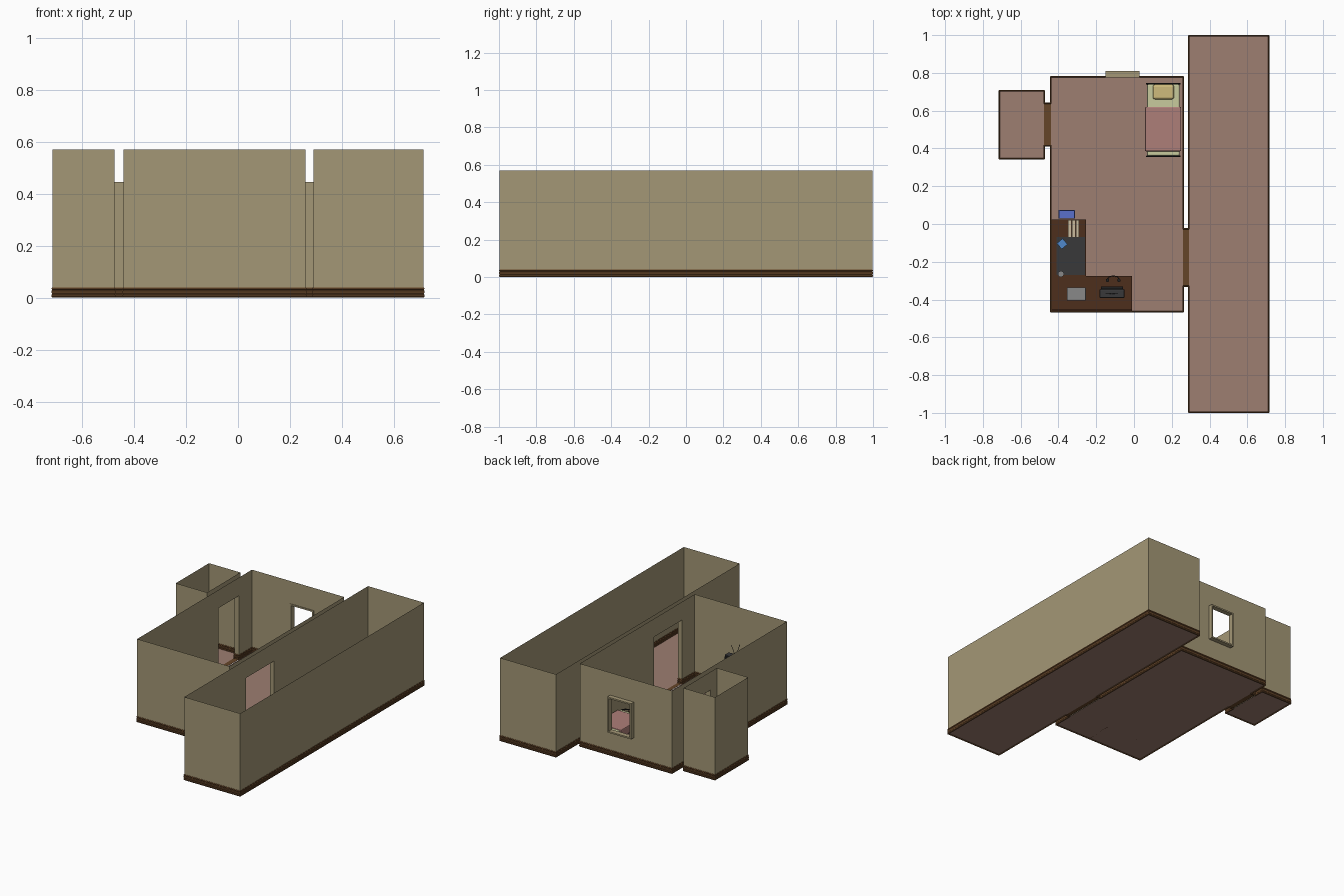
import bpy, bmesh, math
from mathutils import Vector, Matrix

if "Cube" in bpy.data.objects:
    bpy.data.objects.remove(bpy.data.objects["Cube"])


def mat(name, r, g, b):
    m = bpy.data.materials.new(name)
    m.diffuse_color = (r, g, b, 1)
    m.use_nodes = True
    m.node_tree.nodes["Principled BSDF"].inputs["Base Color"].default_value = m.diffuse_color
    return m


WALL = mat("wall_paint", .37, .31, .18)
FLOOR = mat("floor_carpet", .34, .21, .165)
TRIM = mat("trim_wood", .13, .06, .022)
DESK = mat("desk_wood", .075, .028, .012)
BLACK = mat("black_metal", .015, .015, .015)
DARK = mat("dark_grey", .04, .04, .042)
GREY = mat("grey_plastic", .25, .25, .25)
SHEET = mat("sheet", .58, .6, .34)
PINK = mat("blanket", .42, .21, .19)
YELLOW = mat("pillow", .62, .5, .2)
BLUE = mat("blue", .1, .16, .6)
SKY = mat("light_blue", .08, .25, .6)
PAPER = mat("paper", .6, .5, .34)


def finish(name, bm, m, smooth=False):
    bmesh.ops.recalc_face_normals(bm, faces=bm.faces)
    me = bpy.data.meshes.new(name)
    bm.to_mesh(me)
    bm.free()
    me.materials.append(m)
    for p in me.polygons:
        p.use_smooth = smooth
    ob = bpy.data.objects.new(name, me)
    bpy.context.collection.objects.link(ob)
    return ob


def box(name, x0, x1, y0, y1, z0, z1, m, rot=0, bevel=0, seg=2):
    bm = bmesh.new()
    bmesh.ops.create_cube(bm, size=1)
    bmesh.ops.scale(bm, vec=(x1 - x0, y1 - y0, z1 - z0), verts=bm.verts)
    if bevel:
        bmesh.ops.bevel(bm, geom=bm.edges[:], offset=bevel, segments=seg, affect='EDGES', profile=.5)
    ob = finish(name, bm, m)
    ob.location = ((x0 + x1) / 2, (y0 + y1) / 2, (z0 + z1) / 2)
    ob.rotation_euler.z = rot
    return ob


def tube(name, pts, r, m):
    cu = bpy.data.curves.new(name, 'CURVE')
    cu.dimensions = '3D'
    cu.bevel_depth, cu.bevel_resolution, cu.use_fill_caps = r, 1, True
    sp = cu.splines.new('POLY')
    sp.points.add(len(pts) - 1)
    for p, c in zip(sp.points, pts):
        p.co = (*c, 1)
    cu.materials.append(m)
    ob = bpy.data.objects.new(name, cu)
    bpy.context.collection.objects.link(ob)


def cylinder(name, x, y, z0, z1, r, m):
    bm = bmesh.new()
    bmesh.ops.create_cone(bm, cap_ends=True, segments=16, radius1=r, radius2=r, depth=z1 - z0,
                          matrix=Matrix.Translation((x, y, (z0 + z1) / 2)))
    return finish(name, bm, m)


H, DOOR, E = .57, .445, .004


def wall(name, a, b, hole=None):
    """Thin wall from a to b; hole = (start, end, bottom, top) along its length."""
    a, b = Vector((*a, 0)), Vector((*b, 0))
    L = (b - a).length
    d = (b - a) / L
    rects = [(0, L, 0, H)]
    if hole:
        s, e, z0, z1 = hole
        rects = [(0, s, 0, H), (e, L, 0, H), (s, e, z1, H), (s, e, 0, z0)]
    bm = bmesh.new()
    for s, e, z0, z1 in rects:
        if z1 > z0:
            bm.faces.new([bm.verts.new(a + d * t + Vector((0, 0, z)))
                          for t, z in ((s, z0), (e, z0), (e, z1), (s, z1))])
    finish(name, bm, WALL)
    # skirting runs, broken at doorways
    runs = [(0, L)] if not hole or hole[2] > 0 else [(0, hole[0]), (hole[1], L)]
    for s, e in runs:
        skirting(name + "_skirting", a + d * (s - E / 2), a + d * (e + E / 2))


def skirting(name, a, b):
    """Ridged profile showing on both wall sides."""
    half = [(.001, 0), (E, .004), (E, .01), (.001, .014), (E, .019), (E, .026), (.001, .03), (E, .034), (.002, .04)]
    prof = half + [(-x, z) for x, z in reversed(half)]
    d = (b - a).normalized()
    n = Vector((-d.y, d.x, 0))
    bm = bmesh.new()
    r0, r1 = [[bm.verts.new(p + n * x + Vector((0, 0, z))) for x, z in prof] for p in (a, b)]
    for i in range(len(prof)):
        j = (i + 1) % len(prof)
        bm.faces.new((r0[i], r0[j], r1[j], r1[i]))
    bm.faces.new(r0)
    bm.faces.new(r1)
    finish(name, bm, TRIM)


def plane(name, x0, x1, y0, y1, z, m):
    bm = bmesh.new()
    bm.faces.new([bm.verts.new(c) for c in ((x0, y0, z), (x1, y0, z), (x1, y1, z), (x0, y1, z))])
    finish(name, bm, m)


def room(name, x0, x1, y0, y1, holes):
    plane(name + "_floor", x0, x1, y0, y1, .006, FLOOR)
    wall(name + "_front_wall", (x0, y0), (x1, y0))
    wall(name + "_back_wall", (x0, y1), (x1, y1), holes.get("back"))
    wall(name + "_left_wall", (x0, y0), (x0, y1), holes.get("left"))
    wall(name + "_right_wall", (x1, y0), (x1, y1), holes.get("right"))


# rooms
CD, HD = (.415, .64), (-.33, -.025)
room("bedroom", -.44, .26, -.465, .78, {
    "back": (.295, .465, .18, .405),
    "left": (CD[0] + .465, CD[1] + .465, 0, DOOR),
    "right": (HD[0] + .465, HD[1] + .465, 0, DOOR)})
room("closet", -.714, -.476, .345, .705, {"right": (CD[0] - .345, CD[1] - .345, 0, DOOR)})
room("hall", .29, .714, -.996, .996, {"left": (HD[0] + .996, HD[1] + .996, 0, DOOR)})

# doorway jambs and thresholds
for nm, x0, x1, ys in (("closet_door", -.476, -.44, CD), ("hall_door", .26, .29, HD)):
    plane(nm + "_threshold", x0, x1, ys[0], ys[1], .008, TRIM)
    for y in ys:
        bm = bmesh.new()
        bm.faces.new([bm.verts.new(c) for c in ((x0, y, 0), (x1, y, 0), (x1, y, DOOR), (x0, y, DOOR))])
        finish(nm + "_jamb", bm, WALL)
        skirting(nm + "_jamb_skirting", Vector((x0, y, 0)), Vector((x1, y, 0)))

# window frame
for x in (-.15, .02):
    box("window_side", x, x + .01, .776, .81, .17, .415, WALL)
for z in (.17, .405):
    box("window_rail", -.14, .02, .776, .81, z, z + .01, WALL)

# bed
box("mattress", .068, .242, .36, .74, .055, .1, SHEET, bevel=.008)
box("bed_base", .07, .24, .36, .74, .04, .056, BLACK)
box("blanket", .058, .25, .385, .62, .05, .106, PINK, bevel=.006)
box("pillow", .1, .212, .66, .738, .098, .125, YELLOW, bevel=.012, seg=3)
for nm, y, h in (("headboard", .743, .17), ("footboard", .358, .115)):
    arch = [(.155 - .088 * math.cos(t), y, h - .03 + .03 * math.sin(t))
            for t in [math.pi * i / 10 for i in range(11)]]
    tube(nm + "_frame", [(.067, y, .006)] + arch + [(.243, y, .006)], .004, BLACK)
    tube(nm + "_rail", [(.067, y, .05), (.243, y, .05)], .003, BLACK)
    for i in range(1, 6):
        x = .067 + .176 * i / 6
        top = h - .03 + .03 * math.sqrt(max(0, 1 - ((x - .155) / .088) ** 2))
        tube(nm + "_bar", [(x, y, .05), (x, y, top)], .002, BLACK)

# L-shaped desk
T = .165
box("desk_side_top", -.436, -.255, -.461, .025, T - .012, T, DESK)
box("desk_front_top", -.255, -.01, -.461, -.275, T - .012, T, DESK)
box("desk_back_lip", -.436, -.01, -.461, -.453, T, T + .008, DESK)
box("desk_end_panel", -.022, -.012, -.456, -.28, .006, T - .012, DESK)
box("desk_side_panel", -.432, -.26, .01, .02, .006, T - .012, DESK)
box("desk_corner_panel", -.432, -.26, -.285, -.275, .006, T - .012, DESK)
box("desk_modesty_panel", -.432, -.022, -.456, -.448, .05, T - .012, DESK)

# desk items
box("desk_pad", -.41, -.26, -.27, -.07, T, T + .003, DARK)
for i in range(3):
    box("book", -.35 + i * .021, -.332 + i * .021, -.072, .022, T, T + .05 - i * .006, PAPER)
box("note_block", -.4, -.36, -.125, -.085, T + .003, T + .014, SKY, rot=.7)
cylinder("mug", -.387, -.265, T, T + .03, .016, GREY)
box("printer", -.355, -.255, -.405, -.335, T, T + .04, GREY, bevel=.004)

# small television with aerial
box("television_body", -.183, -.05, -.392, -.345, T + .012, .285, DARK, bevel=.006)
box("television_screen", -.175, -.058, -.345, -.33, T + .022, .28, BLACK, bevel=.004)
box("television_stand", -.15, -.083, -.385, -.34, T, T + .012, DARK)
tube("aerial", [(-.12, -.37, .283), (-.15, -.37, .37)], .0015, BLACK)
tube("aerial", [(-.115, -.37, .283), (-.085, -.37, .35)], .0015, BLACK)

# headset lying in front of the screen
ring = [(-.11 + .03 * math.cos(t), -.295 + .02 * math.sin(t), T + .004)
        for t in [math.pi * i / 10 for i in range(11)]]
tube("headset_band", ring, .002, BLACK)
for x in (-.14, -.08):
    cylinder("headset_pad", x, -.298, T, T + .012, .009, BLACK)

# open recycling bin
X0, X1, Y0, Y1 = -.4, -.312, .028, .075
box("bin_base", X0, X1, Y0, Y1, .006, .014, BLUE)
for x in (X0, X1 - .005):
    box("bin_side", x, x + .005, Y0, Y1, .014, .1, BLUE)
for y in (Y0, Y1 - .005):
    box("bin_end", X0, X1, y, y + .005, .014, .1, BLUE)
